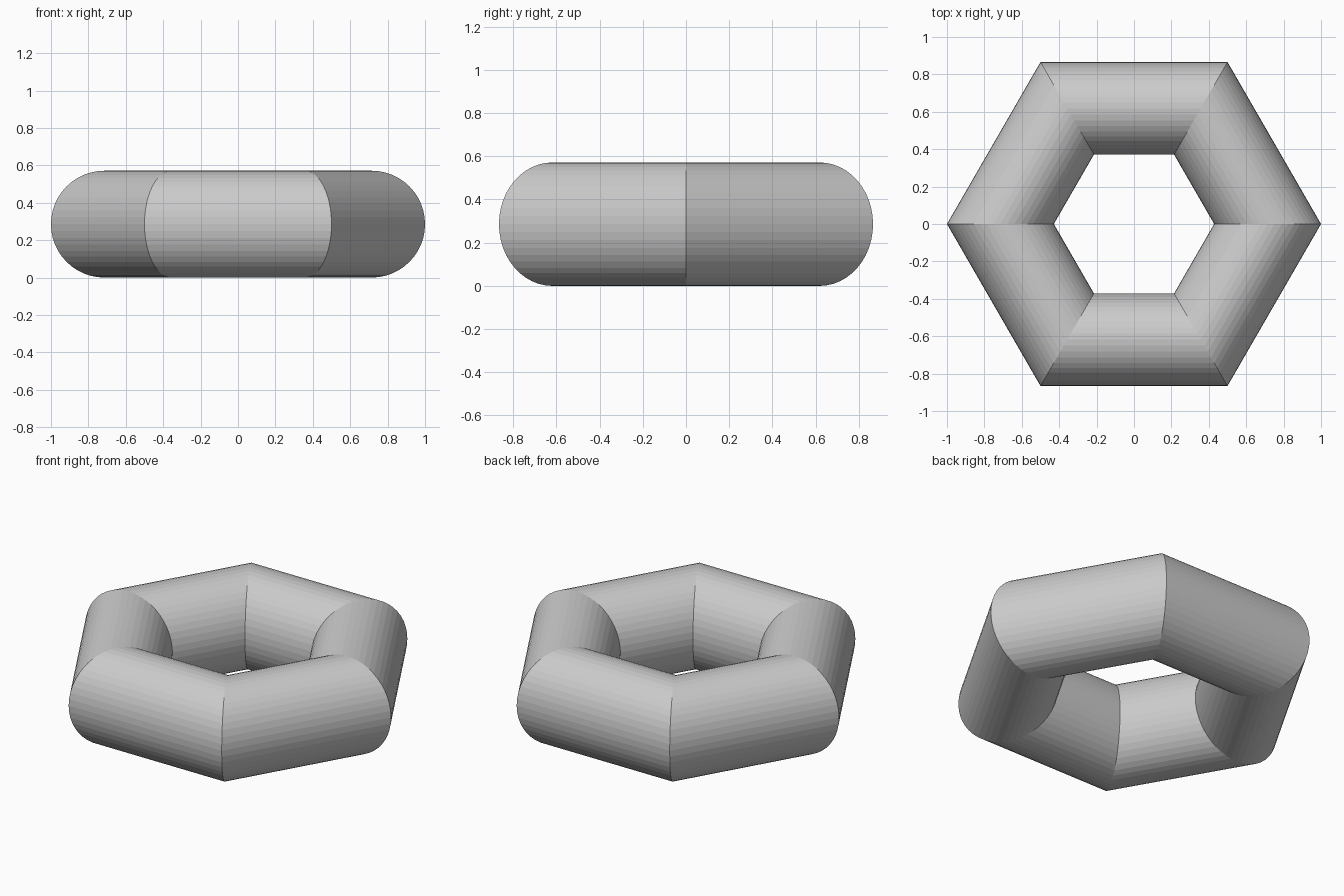
import bpy
import math

if "Cube" in bpy.data.objects:
    bpy.data.objects.remove(bpy.data.objects["Cube"])

# Six-sided ring with a round cross-section, corners on the x axis
MAJOR = 1.0 / 1.4
MINOR = 0.4 / 1.4

bpy.ops.mesh.primitive_torus_add(
    major_segments=6,
    minor_segments=48,
    major_radius=MAJOR,
    minor_radius=MINOR,
    location=(0, 0, MINOR),
)
ring = bpy.context.object
ring.name = "hexagonal_ring"

# Round tube faces blend, mitred corners stay crisp
bpy.ops.object.shade_flat()
